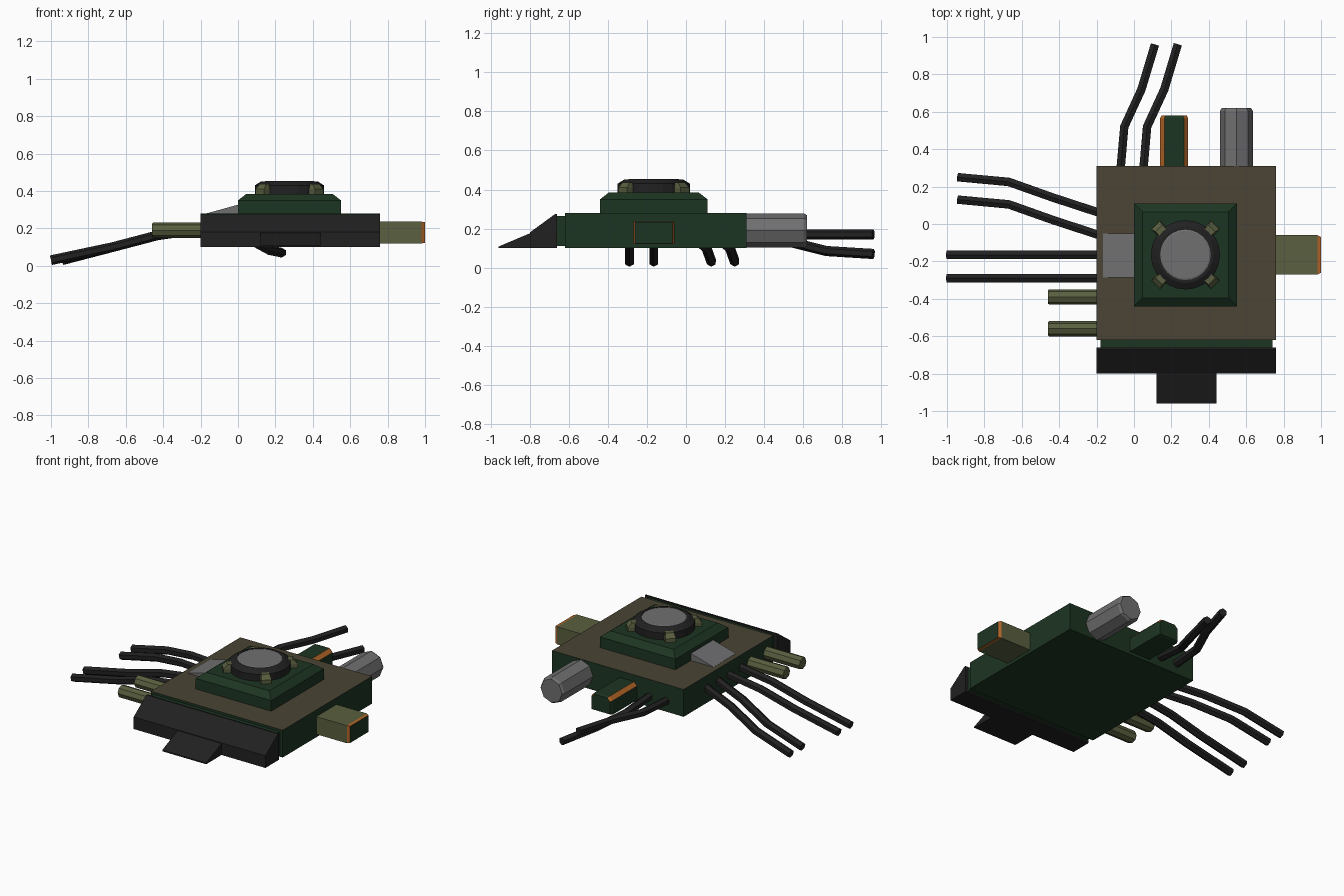
import bpy, bmesh
from math import pi, cos, sin
from mathutils import Vector, Matrix

if "Cube" in bpy.data.objects:
    bpy.data.objects.remove(bpy.data.objects["Cube"])


def mat(name, r, g, b):
    m = bpy.data.materials.new(name)
    m.diffuse_color = (r, g, b, 1)
    m.use_nodes = True
    m.node_tree.nodes["Principled BSDF"].inputs["Base Color"].default_value = m.diffuse_color
    return m


BLACK = mat("black", .015, .015, .015)
GREEN = mat("dark_green", .012, .035, .016)
BROWN = mat("brown", .07, .058, .035)
OLIVE = mat("olive", .10, .115, .05)
GREY = mat("grey", .16, .16, .165)
ORANGE = mat("orange", .45, .13, .02)


def finish(name, bm, *mats):
    bmesh.ops.recalc_face_normals(bm, faces=bm.faces)
    me = bpy.data.meshes.new(name)
    bm.to_mesh(me)
    bm.free()
    for m in mats:
        me.materials.append(m)
    ob = bpy.data.objects.new(name, me)
    bpy.context.collection.objects.link(ob)
    return ob


def loft(name, rings, *mats, pick=None):
    """Bridge equal-sized rings of points and cap both ends."""
    bm = bmesh.new()
    vs = [[bm.verts.new(p) for p in r] for r in rings]
    n = len(vs[0])
    for a, b in zip(vs, vs[1:]):
        for i in range(n):
            bm.faces.new((a[i], a[(i + 1) % n], b[(i + 1) % n], b[i]))
    bm.faces.new(vs[0])
    bm.faces.new(vs[-1])
    bmesh.ops.recalc_face_normals(bm, faces=bm.faces)
    if pick:
        for f in bm.faces:
            f.material_index = pick(f)
    return finish(name, bm, *mats)


def rect(x0, x1, y0, y1, z):
    return [(x0, y0, z), (x1, y0, z), (x1, y1, z), (x0, y1, z)]


def box(name, x, y, z, *mats, pick=None):
    return loft(name, [rect(*x, *y, z[0]), rect(*x, *y, z[1])], *mats, pick=pick)


def side_profile(name, pts, x0, x1, m):
    return loft(name, [[(x, y, z) for y, z in pts] for x in (x0, x1)], m)


def rod(name, path, radii, n, m):
    """Straight-sided tube along a path, with a vertex at the top of each ring."""
    path = [Vector(p) for p in path]
    rings = []
    for i, p in enumerate(path):
        d = (path[min(i + 1, len(path) - 1)] - path[max(i - 1, 0)]).normalized()
        s = d.cross(Vector((0, 0, 1))).normalized()
        u = s.cross(d)
        rings.append([p + radii[i] * (s * sin(2 * pi * k / n) + u * cos(2 * pi * k / n))
                      for k in range(n)])
    return loft(name, rings, m)


def lathe(name, prof, c, n, m):
    return loft(name, [[(c[0] + r * cos(2 * pi * k / n), c[1] + r * sin(2 * pi * k / n), z)
                        for k in range(n)] for r, z in prof], m)


# Main body with brown deck
box("body", (-.2, .76), (-.62, .31), (.10, .28), GREEN, BROWN,
    pick=lambda f: int(f.normal.z > .9))
box("front_joint", (-.18, .74), (-.67, -.61), (.11, .265), GREEN)

# Sloped bumper and tongue
side_profile("front_bumper", [(-.66, .10), (-.80, .10), (-.80, .18), (-.67, .275), (-.66, .275)],
             -.2, .76, BLACK)
side_profile("front_tongue", [(-.79, .10), (-.96, .10), (-.96, .108), (-.79, .18)], .12, .44, BLACK)

# Raised square base with chamfered top
CX, CY = .275, -.165


def square(h, z):
    return rect(CX - h, CX + h, CY - h, CY + h, z)


loft("raised_base", [square(.275, .275), square(.275, .35), square(.23, .385)], GREEN)

# Round button with collar and corner lugs
lathe("button_collar", [(.185, .38), (.185, .43), (.15, .452), (.135, .452), (.135, .44)],
      (CX, CY), 24, BLACK)
lathe("button", [(.138, .43), (.138, .449), (.128, .453)], (CX, CY), 24, GREY)
for i in range(4):
    lug = loft("collar_lug", [rect(.14, .225, -.032, .032, .38), rect(.14, .225, -.032, .032, .41),
                              rect(.14, .20, -.025, .025, .437)], OLIVE)
    lug.matrix_world = Matrix.Translation((CX, CY, 0)) @ Matrix.Rotation(pi / 4 + i * pi / 2, 4, 'Z')

# Small ramp on the deck
loft("deck_ramp", [[(-.165, y, .275), (.005, y, .275), (.005, y, .328), (-.165, y, .281)]
                   for y in (-.285, -.05)], GREY)


# Side and rear plugs: boxes with a narrowed tip
def plug(name, steps, place, *mats, pick=None):
    rings = [[place(l, -w, .178 - h), place(l, w, .178 - h), place(l, w, .178 + h),
              place(l, -w, .178 + h)] for l, w, h in steps]
    return loft(name, rings, *mats, pick=pick)


plug("side_plug", [(.75, .105, .058), (.982, .105, .058), (1.0, .095, .055)],
     lambda l, w, z: (l, -.165 + w, z), OLIVE, ORANGE, GREEN,
     pick=lambda f: 2 if f.normal.x > .95 else int(f.normal.x > .1))

rear = [(-.075, .12), (.075, .12), (.075, .212), (.052, .235), (-.052, .235), (-.075, .212)]
loft("rear_plug", [[(.215 + x * s, y, .178 + (z - .178) * s) for x, z in rear]
                   for y, s in ((.30, 1), (.565, 1), (.58, .9))], GREEN, ORANGE,
     pick=lambda f: int(abs(f.normal.x) > .3 and f.normal.z > .3))

# Rear canister
rod("rear_canister", [(.5475, .30, .19), (.5475, .605, .19), (.5475, .62, .19)],
    (.0875, .0875, .078), 8, GREY)

# Left pegs
for y in (-.39, -.56):
    rod("left_peg", [(-.19, y, .19), (-.452, y, .19), (-.46, y, .19)], (.041, .041, .036), 8, OLIVE)

# Trailing cables
for y in (-.165, -.29):
    rod("straight_cable", [(-.17, y, .20), (-.43, y, .163), (-.67, y, .10), (-1.0, y, .03)],
        (.026,) * 4, 6, BLACK)
for dy in (0, -.12):
    rod("bent_cable", [(-.17, .055 + dy, .20), (-.43, .14 + dy, .163), (-.67, .225 + dy, .10),
                       (-.94, .25 + dy, .03)], (.026,) * 4, 6, BLACK)
for dx, zs in ((0, (.17, .17, .17, .17)), (.122, (.17, .135, .085, .07))):
    pts = [(-.072, .29), (-.052, .52), (.04, .72), (.112, .96)]
    rod("rear_cable", [(x + dx, y, z) for (x, y), z in zip(pts, zs)], (.026,) * 4, 6, BLACK)
